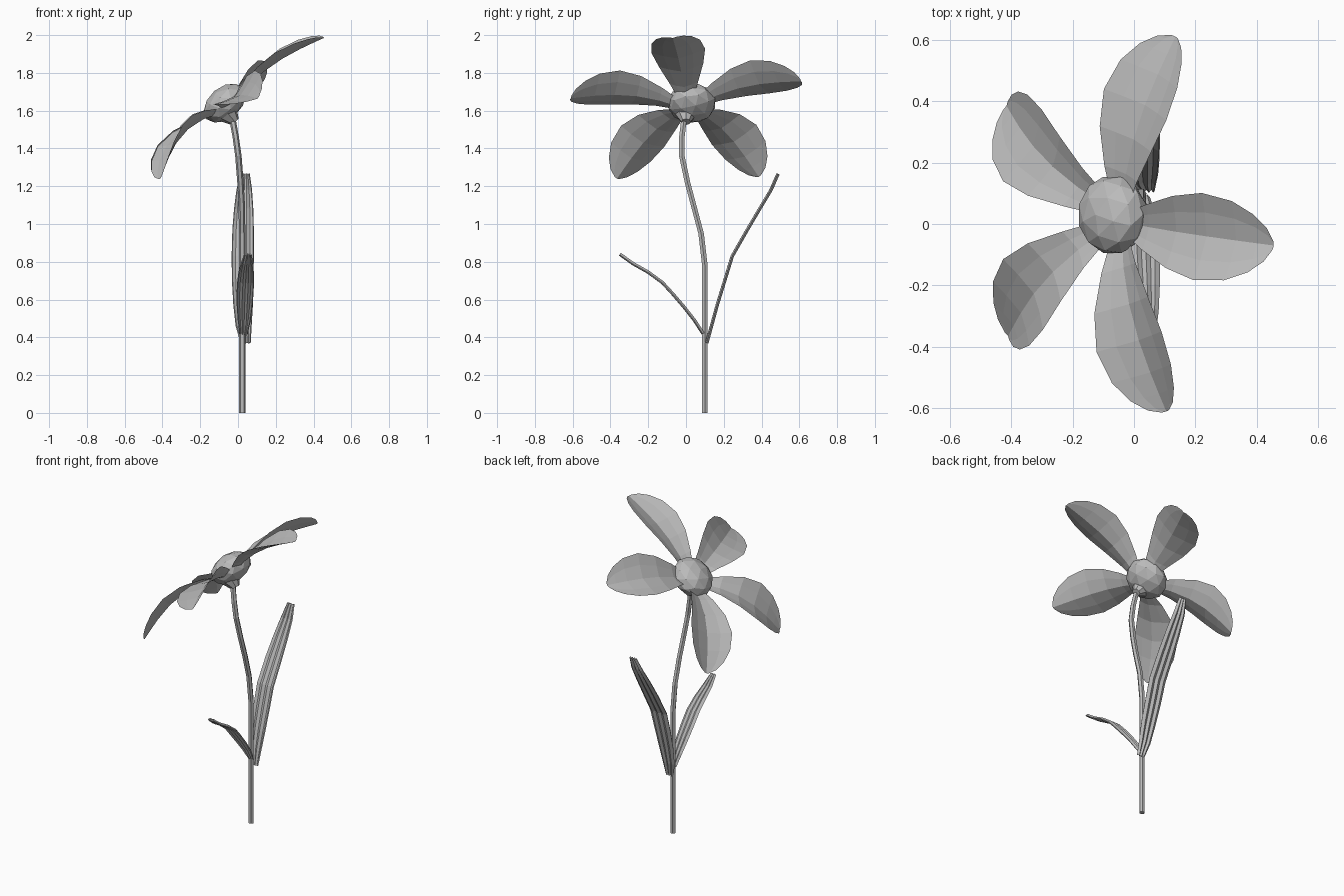
import bpy, bmesh
from math import sin, pi
from mathutils import Vector

cube = bpy.data.objects.get("Cube")
if cube:
    bpy.data.objects.remove(cube, do_unlink=True)

grey = bpy.data.materials.new("plain grey")
grey.use_nodes = True
COLOUR = (0.5, 0.5, 0.5, 1)
grey.diffuse_color = COLOUR
grey.node_tree.nodes["Principled BSDF"].inputs["Base Color"].default_value = COLOUR

AXIS = Vector((-0.65, 0, 0.76)).normalized()   # direction the blossom faces


def finish(name, bm):
    mesh = bpy.data.meshes.new(name)
    bm.normal_update()
    bm.to_mesh(mesh)
    bm.free()
    mesh.materials.append(grey)
    obj = bpy.data.objects.new(name, mesh)
    bpy.context.collection.objects.link(obj)
    return obj


def skin(name, rows, closed=False):
    """Bridge rows of points into a sheet or a capped tube."""
    bm = bmesh.new()
    grid = [[bm.verts.new(p) for p in row] for row in rows]
    n = len(rows[0])
    for a, b in zip(grid, grid[1:]):
        for i in range(n if closed else n - 1):
            j = (i + 1) % n
            bm.faces.new((a[i], a[j], b[j], b[i]))
    if closed:
        bm.faces.new(grid[0][::-1])
        bm.faces.new(grid[-1])
    return finish(name, bm)


def petal(name, base, tip, arch, cup=0.05):
    """Cupped sheet with a central crease, arched from base to tip."""
    base, tip = Vector(base), Vector(tip)
    along = (tip - base).normalized()
    up = (AXIS - along * AXIS.dot(along)).normalized()
    side = up.cross(along)
    outline = [(0, .03), (.2, .075), (.4, .118), (.6, .143),
               (.78, .13), (.9, .095), (.97, .055), (1, .015)]
    rows = []
    for t, w in outline:
        mid = base.lerp(tip, t) + up * arch * sin(pi * t ** 0.9)
        rows.append([mid + side * w * s + up * cup * (w / .143) * abs(s) ** 1.3
                     for s in (-1, -.55, 0, .55, 1)])
    return skin(name, rows)


def leaf(name, path, half_width):
    """Long blade with shallow lengthwise ribs."""
    pts = [Vector(p) for p in path]
    rows = []
    for i, p in enumerate(pts):
        t = i / (len(pts) - 1)
        along = (pts[min(i + 1, len(pts) - 1)] - pts[max(i - 1, 0)]).normalized()
        up = Vector((1, 0, 0)).cross(along).normalized()
        w = half_width * max(.2, sin(pi * (.08 + .85 * t)) ** .6)
        rows.append([p + Vector((w * k / 3, 0, 0)) + up * (.005 if k % 2 else -.005)
                     for k in range(-3, 4)])
    obj = skin(name, rows)
    solid = obj.modifiers.new("thickness", "SOLIDIFY")
    solid.thickness = 0.008
    solid.offset = 0
    return obj


# Stem
stem_path = [(.023, .1, 0), (.023, .1, .4), (.023, .1, .78), (.022, .08, .95),
             (.02, .04, 1.1), (.013, .008, 1.22), (.002, -.022, 1.36),
             (-.012, -.022, 1.46), (-.03, -.01, 1.56)]
ring = [Vector((.017, 0, 0)), Vector((.0085, .0147, 0)), Vector((-.0085, .0147, 0))]
ring += [-v for v in ring]
skin("stem", [[Vector(p) + v for v in ring] for p in stem_path], closed=True)

# Leaves
leaf("back_leaf", [(.04, .11, .37), (.03, .135, .46), (.027, .165, .57), (.025, .205, .7),
                   (.025, .245, .83), (.027, .325, .97), (.03, .39, 1.08),
                   (.033, .45, 1.18), (.037, .487, 1.265)], .057)
leaf("front_leaf", [(.03, .09, .42), (.033, .045, .49), (.035, -.01, .56), (.037, -.07, .63),
                    (.04, -.125, .69), (.043, -.2, .745), (.047, -.28, .79),
                    (.052, -.35, .84)], .043)

# Petals
petal("upper_petal", (-.03, .005, 1.63), (.455, -.07, 1.985), .045)
petal("back_petal", (-.04, .05, 1.63), (.135, .61, 1.755), .05)
petal("front_petal", (-.04, -.02, 1.615), (.105, -.61, 1.665), .055)
petal("lower_back_petal", (-.08, .05, 1.59), (-.415, .385, 1.25), .075)
petal("lower_front_petal", (-.08, -.01, 1.59), (-.41, -.365, 1.24), .075)

# Blossom centre
bpy.ops.mesh.primitive_ico_sphere_add(subdivisions=2, radius=1, location=(-.07, .03, 1.64))
centre = bpy.context.object
centre.name = "flower_centre"
centre.scale = (.13, .13, .085)
centre.rotation_euler = AXIS.to_track_quat("Z", "Y").to_euler()
centre.data.materials.append(grey)

# Cup joining the stem to the blossom
bpy.ops.mesh.primitive_cone_add(vertices=8, radius1=.025, radius2=.078, depth=.09,
                                location=(-.045, .0, 1.575))
cup = bpy.context.object
cup.name = "flower_cup"
cup.rotation_euler = AXIS.to_track_quat("Z", "Y").to_euler()
cup.data.materials.append(grey)
